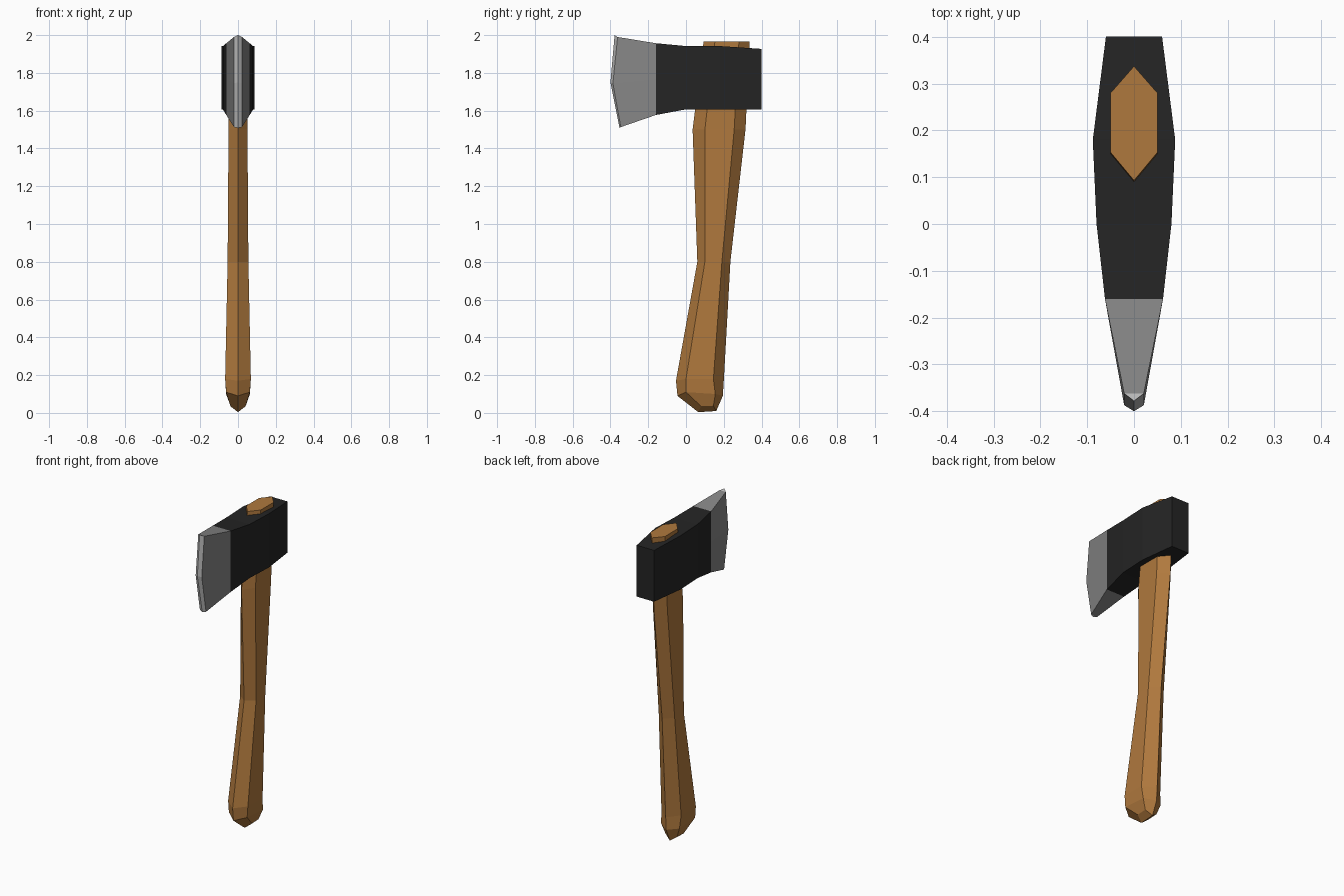
import bpy
import bmesh

cube = bpy.data.objects.get("Cube")
if cube:
    bpy.data.objects.remove(cube)


def material(name, rgb):
    mat = bpy.data.materials.new(name)
    mat.use_nodes = True
    mat.diffuse_color = (*rgb, 1)
    bsdf = next(n for n in mat.node_tree.nodes if n.type == 'BSDF_PRINCIPLED')
    bsdf.inputs["Base Color"].default_value = (*rgb, 1)
    return mat


wood = material("warm wood", (0.43, 0.19, 0.047))
black = material("black iron", (0.018, 0.018, 0.018))
steel = material("grey steel", (0.24, 0.24, 0.24))
bright = material("bright edge", (0.47, 0.47, 0.47))


def finish(bm, name, mats):
    bmesh.ops.recalc_face_normals(bm, faces=bm.faces)
    mesh = bpy.data.meshes.new(name)
    bm.to_mesh(mesh)
    bm.free()
    for mat in mats:
        mesh.materials.append(mat)
    obj = bpy.data.objects.new(name, mesh)
    bpy.context.collection.objects.link(obj)
    return obj


def bridge(bm, a, b):
    """Join two vertex loops of equal length with quads."""
    n = len(a)
    return [bm.faces.new((a[i], a[(i + 1) % n], b[(i + 1) % n], b[i])) for i in range(n)]


# Handle: six-sided rings; half width, then (y, z) of front ridge, front side, back side, back ridge
rings = [
    (0.04, (0.065, 0.004), (0.08, 0.035), (0.145, 0.038), (0.16, 0.01)),
    (0.063, (-0.045, 0.09), (0.0, 0.11), (0.155, 0.10), (0.195, 0.09)),
    (0.068, (-0.053, 0.17), (0.0, 0.18), (0.145, 0.18), (0.2, 0.17)),
    (0.055, (0.06, 0.8), (0.10, 0.8), (0.19, 0.8), (0.235, 0.8)),
    (0.05, (0.035, 1.5), (0.10, 1.5), (0.255, 1.5), (0.315, 1.5)),
    (0.05, (0.093, 1.965), (0.153, 1.965), (0.28, 1.965), (0.337, 1.965)),
]
bm = bmesh.new()
loops = []
for w, front, side_f, side_b, back in rings:
    outline = [(0, *front), (w, *side_f), (w, *side_b), (0, *back), (-w, *side_b), (-w, *side_f)]
    loops.append([bm.verts.new(p) for p in outline])
for lower, upper in zip(loops, loops[1:]):
    bridge(bm, lower, upper)
bm.faces.new(loops[-1])
# Butt end is creased along the middle
bm.faces.new(loops[0][:4])
bm.faces.new([loops[0][i] for i in (3, 4, 5, 0)])
finish(bm, "handle", [wood])

# Axe head: rectangular sections from poll to cheek (y, half width, bottom, top)
sections = [
    (0.40, 0.06, 1.607, 1.927),
    (0.18, 0.088, 1.607, 1.942),
    (0.0, 0.08, 1.607, 1.942),
    (-0.16, 0.062, 1.577, 1.957),
]
bm = bmesh.new()
loops = [[bm.verts.new(p) for p in ((-w, y, lo), (w, y, lo), (w, y, hi), (-w, y, hi))]
         for y, w, lo, hi in sections]
bm.faces.new(loops[0])
for a, b in zip(loops, loops[1:]):
    bridge(bm, a, b)
finish(bm, "axe_head", [black])

# Blade: wedge from the cheek to a three-point curved cutting edge
shoulder = [(-0.345, 1.513), (-0.387, 1.745), (-0.362, 1.99)]
edge = [(-0.352, 1.508), (-0.40, 1.75), (-0.378, 2.0)]
bm = bmesh.new()
y, w, lo, hi = sections[-1]
tip = [bm.verts.new((0, *p)) for p in edge]
root, bevel = {}, {}
for s in (-1, 1):
    root[s] = [bm.verts.new((s * w, y, z)) for z in (lo, (lo + hi) / 2, hi)]
    bevel[s] = [bm.verts.new((s * 0.021, *p)) for p in shoulder]
    for i in range(2):
        bm.faces.new((root[s][i], root[s][i + 1], bevel[s][i + 1], bevel[s][i]))
        face = bm.faces.new((bevel[s][i], bevel[s][i + 1], tip[i + 1], tip[i]))
        face.material_index = 1
for i in (0, 2):
    bm.faces.new((root[-1][i], root[1][i], bevel[1][i], bevel[-1][i]))
    face = bm.faces.new((bevel[-1][i], bevel[1][i], tip[i]))
    face.material_index = 1
finish(bm, "blade", [steel, bright])
